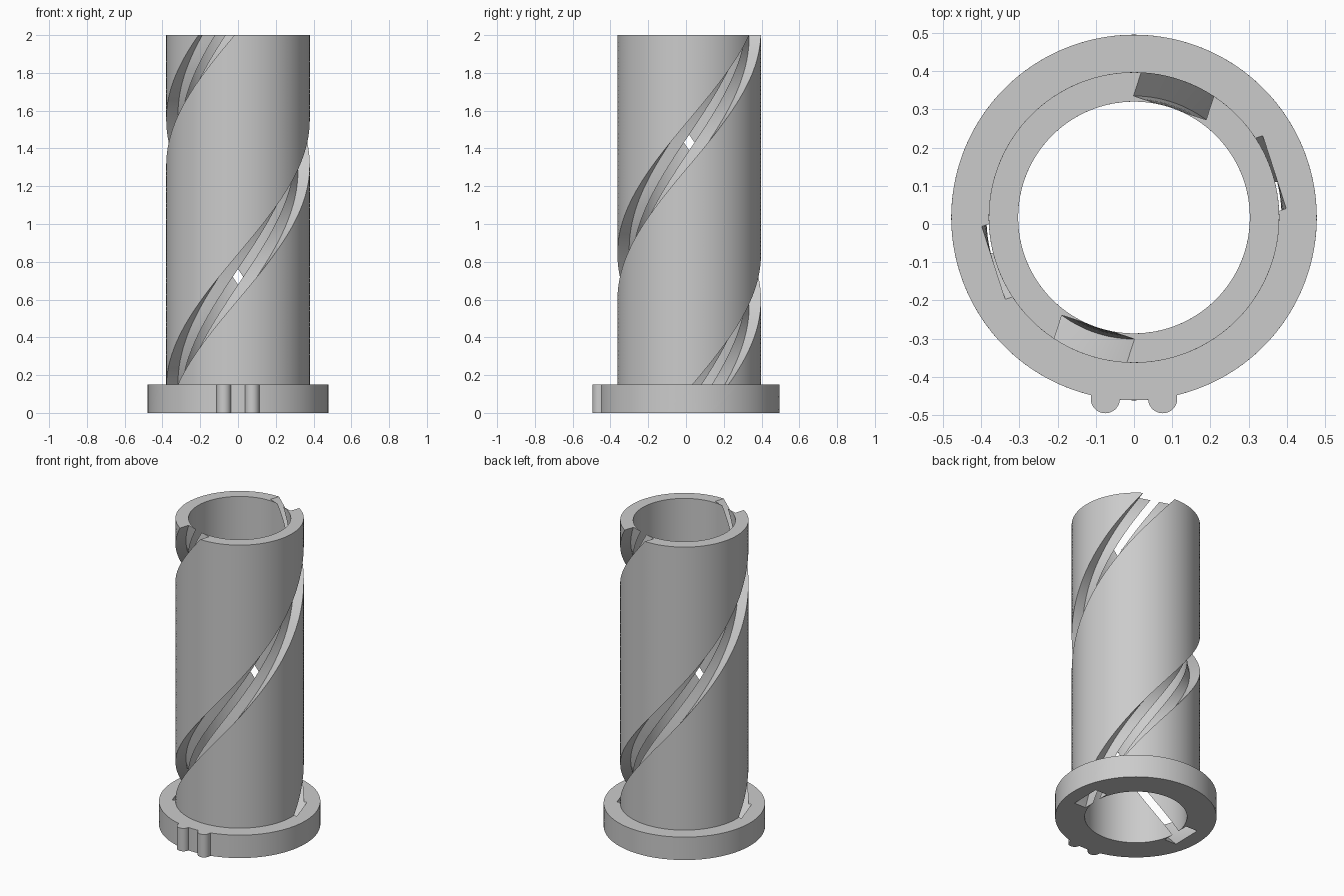
import bpy
import bmesh
from math import cos, sin, pi, radians, asin, acos, hypot

if "Cube" in bpy.data.objects:
    bpy.data.objects.remove(bpy.data.objects["Cube"], do_unlink=True)

CY = 0.017                                   # axis of the tube in y
HEIGHT, FLANGE_H = 2.0, 0.15
R_IN, R_OUT, R_FLANGE = 0.303, 0.38, 0.478
FLOOR, ROOF, HALF_W = 0.3017, 0.386, 0.1     # groove section

grey = bpy.data.materials.new("plain grey")
grey.use_nodes = True
grey.diffuse_color = (0.6, 0.6, 0.6, 1)
grey.node_tree.nodes["Principled BSDF"].inputs["Base Color"].default_value = (0.6, 0.6, 0.6, 1)


def loft(name, rings, closed=False):
    """Skin a list of equal rings; closed joins last to first, else ends are capped."""
    bm = bmesh.new()
    loops = [[bm.verts.new(p) for p in ring] for ring in rings]
    n = len(loops[0])
    for a, b in zip(loops, loops[1:] + (loops[:1] if closed else [])):
        for i in range(n):
            j = (i + 1) % n
            bm.faces.new((a[i], a[j], b[j], b[i]))
    if not closed:
        bm.faces.new(loops[0])
        bm.faces.new(loops[-1])
    bmesh.ops.recalc_face_normals(bm, faces=bm.faces)
    mesh = bpy.data.meshes.new(name)
    bm.to_mesh(mesh)
    bm.free()
    mesh.materials.append(grey)
    ob = bpy.data.objects.new(name, mesh)
    bpy.context.collection.objects.link(ob)
    bpy.ops.object.select_all(action="DESELECT")
    ob.select_set(True)
    bpy.context.view_layer.objects.active = ob
    bpy.ops.object.shade_smooth_by_angle(angle=radians(25))


def arc(r, start, end, steps):
    angles = [start + (end - start) * i / steps for i in range(steps + 1)]
    return [(r * cos(a), r * sin(a)) for a in angles]


def twisted(outline, z, turn=0.0):
    """Place a flat outline at height z, turned to follow the helix."""
    a = radians(-90 + (z - 0.72) * 126.5) + turn
    return [(x * cos(a) - y * sin(a), CY + x * sin(a) + y * cos(a), z) for x, y in outline]


def levels(top, steps):
    return [top * i / steps for i in range(steps + 1)]


# Tube: two helical halves, parted by the grooves that break through the bore
edge = asin(HALF_W / R_OUT)
slit = acos(FLOOR / R_IN)
half = (arc(R_OUT, edge, pi - edge, 56) + [(-FLOOR, HALF_W)]
        + arc(R_IN, pi - slit, slit, 56) + [(FLOOR, HALF_W)])
for name, turn in (("tube_half_a", 0), ("tube_half_b", pi)):
    loft(name, [twisted(half, z, turn) for z in levels(HEIGHT, 120)])

# Flange: a ring whose inner side is notched by both grooves
seat = R_OUT - 0.001
notch_edge = asin(HALF_W / seat)
side = ([(ROOF, HALF_W * (i / 4 - 1)) for i in range(9)]
        + arc(seat, notch_edge, pi - notch_edge, 54))
inner = side + [(-x, -y) for x, y in side]
outer = [(x * R_FLANGE / hypot(x, y), y * R_FLANGE / hypot(x, y)) for x, y in inner]
heights = levels(FLANGE_H, 9)
loft("flange", [twisted(inner, z) for z in heights]
     + [twisted(outer, z) for z in reversed(heights)], closed=True)

# Pair of round locating ribs on the front of the flange
for name, cx in (("left_rib", 0.075), ("right_rib", -0.075)):
    nose = arc(0.038, pi, 2 * pi, 24) + [(0.038, 0.017), (-0.038, 0.017)]
    loft(name, [[(cx + x, y - 0.457, z) for x, y in nose] for z in (0, FLANGE_H)])
